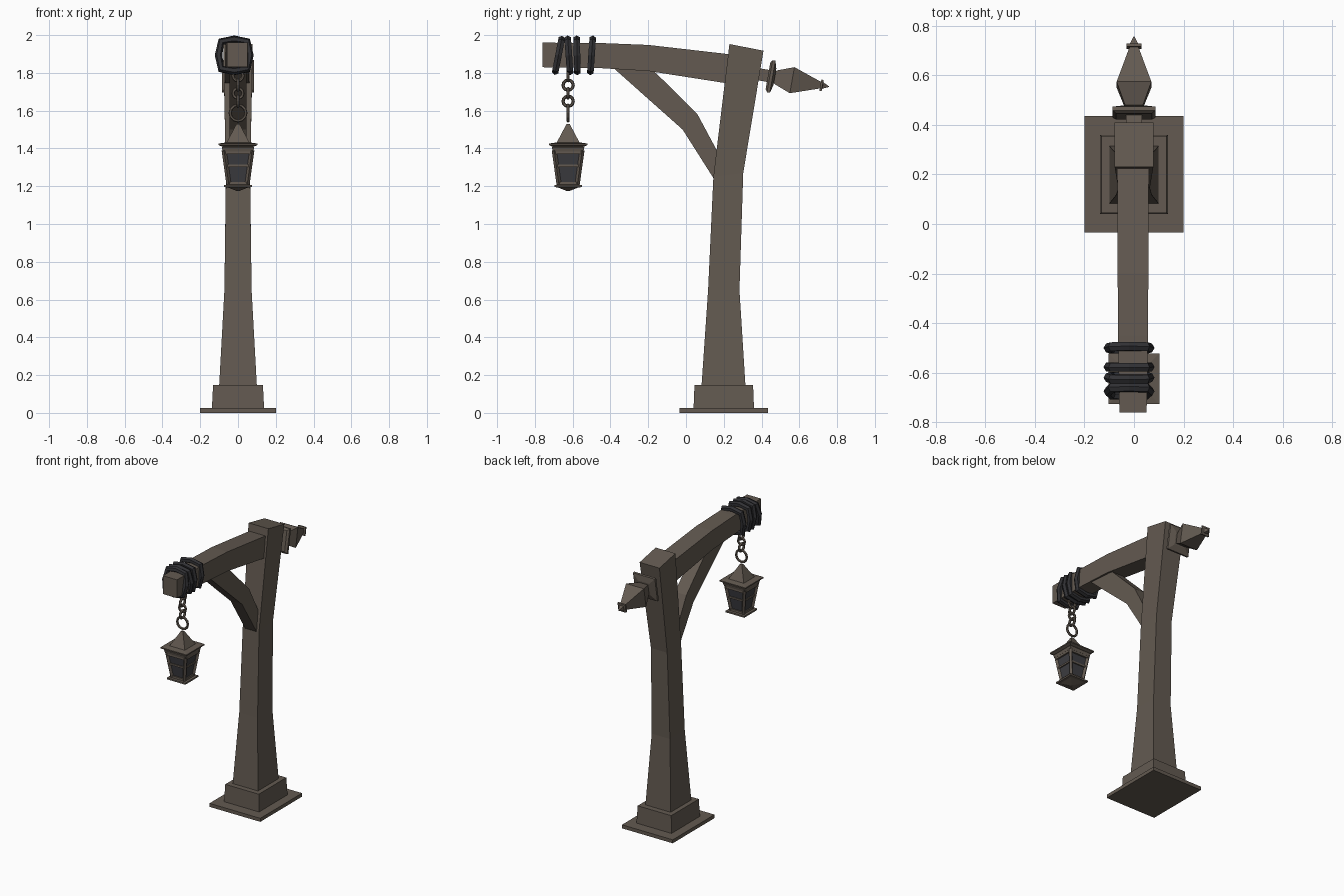
import bpy, bmesh, math
from mathutils import Vector, Matrix

if "Cube" in bpy.data.objects:
    bpy.data.objects.remove(bpy.data.objects["Cube"])


def material(name, rgb):
    m = bpy.data.materials.new(name)
    m.diffuse_color = (*rgb, 1)
    m.use_nodes = True
    m.node_tree.nodes["Principled BSDF"].inputs["Base Color"].default_value = m.diffuse_color
    return m


WOOD = material("weathered brown", (0.125, 0.102, 0.082))
ROPE = material("dark rope", (0.030, 0.030, 0.034))
GLASS = material("smoky glass", (0.046, 0.046, 0.052))


def make(name, loops, mat, closed=False):
    """Skin a series of equal-length loops; cap the ends unless closed."""
    bm = bmesh.new()
    rows = [[bm.verts.new(p) for p in lp] for lp in loops]
    n = len(rows[0])
    for i in range(len(rows) if closed else len(rows) - 1):
        a, b = rows[i], rows[(i + 1) % len(rows)]
        for j in range(n):
            k = (j + 1) % n
            bm.faces.new((a[j], a[k], b[k], b[j]))
    if not closed:
        bm.faces.new(rows[0])
        bm.faces.new(rows[-1])
    bmesh.ops.recalc_face_normals(bm, faces=bm.faces)
    me = bpy.data.meshes.new(name)
    bm.to_mesh(me)
    bm.free()
    me.materials.append(mat)
    ob = bpy.data.objects.new(name, me)
    bpy.context.collection.objects.link(ob)
    return ob


def timber(name, sections, xc=0, mat=WOOD):
    """Each section: side-profile points (y, z) and (y, z), and half width in x."""
    return make(name, [[(xc - h, ya, za), (xc + h, ya, za), (xc + h, yb, zb), (xc - h, yb, zb)]
                       for ya, za, yb, zb, h in sections], mat)


def square_stack(name, center, levels, mat=WOOD, tilt=0):
    """Square sections (distance, half size) stacked along a tilted z axis."""
    m = Matrix.Translation(center) @ Matrix.Rotation(tilt, 4, 'X')
    return make(name, [[m @ Vector((sx * h, sy * h, d))
                        for sx, sy in ((-1, -1), (1, -1), (1, 1), (-1, 1))]
                       for d, h in levels], mat)


def bar(name, p, q, w):
    """Square bar between two points."""
    p, q = Vector(p), Vector(q)
    rot = (q - p).to_track_quat('Z', 'Y')
    corners = [Vector((sx * w, sy * w, 0)) for sx, sy in ((-1, -1), (1, -1), (1, 1), (-1, 1))]
    return make(name, [[e + rot @ c for c in corners] for e in (p, q)], WOOD)


def ring(name, center, path, r, sides, mat, rot=Matrix()):
    """Tube around a closed (u, v) path lying in local xz."""
    m = Matrix.Translation(center) @ rot
    loops = []
    for u, v in path:
        d = Vector((u, 0, v))
        out = d.normalized()
        loops.append([m @ (d + out * r * math.cos(t) + Vector((0, 1, 0)) * r * math.sin(t))
                      for t in (2 * math.pi * i / sides for i in range(sides))])
    return make(name, loops, mat, closed=True)


# Base and plinth
timber("base_plate", [(-0.035, 0, 0.435, 0, 0.2), (-0.035, 0.025, 0.435, 0.025, 0.2)])
timber("plinth", [(0.04, 0.025, 0.36, 0.025, 0.138), (0.045, 0.148, 0.355, 0.148, 0.132)])

# Bent post, arm and curved brace
timber("post", [(0.082, 0.14, 0.315, 0.14, 0.10), (0.117, 0.65, 0.283, 0.65, 0.072),
                (0.145, 1.25, 0.303, 1.27, 0.064), (0.23, 1.953, 0.41, 1.917, 0.078)])
timber("arm", [(-0.76, 1.83, -0.76, 1.96, 0.055), (-0.45, 1.825, -0.45, 1.958, 0.06),
               (-0.20, 1.81, -0.20, 1.948, 0.062), (0.28, 1.735, 0.28, 1.893, 0.064)], -0.004)
timber("brace", [(-0.40, 1.84, -0.20, 1.84, 0.045), (-0.018, 1.50, 0.06, 1.582, 0.045),
                 (0.16, 1.22, 0.19, 1.34, 0.045)])

# Back finial, square to the leaning post
lean = math.radians(-100)
square_stack("finial_neck", (0, 0.36, 1.797), [(0, 0.032), (0.17, 0.032)], tilt=lean)
square_stack("finial_collar", (0, 0.36, 1.797), [(0.075, 0.072), (0.085, 0.086), (0.10, 0.086), (0.112, 0.045)],
             tilt=lean)
square_stack("finial_spike", (0, 0.36, 1.797),
             [(0.115, 0.036), (0.205, 0.07), (0.362, 0.016)], tilt=lean)
square_stack("finial_tip", (0, 0.36, 1.797),
             [(0.357, 0.03), (0.368, 0.03), (0.37, 0.017), (0.403, 0.002)], tilt=lean)

# Rope wraps: rounded-square low-poly rings
wrap = [(0.083, 0), (0.069, 0.073), (0, 0.085), (-0.069, 0.073),
        (-0.083, 0), (-0.069, -0.073), (0, -0.085), (0.069, -0.073)]
for i, (y, tilt) in enumerate(((-0.675, -11), (-0.62, 4), (-0.577, 1), (-0.50, -4))):
    ring(f"rope_wrap_{i}", (-0.02, y, 1.893), wrap, 0.02, 6, ROPE,
         Matrix.Rotation(math.radians(tilt), 4, 'X'))

# Chain links alternate direction
LY = -0.624
for i, (z, r, turned) in enumerate(((1.785, 0.027, 0), (1.735, 0.027, 1), (1.692, 0.026, 0),
                                    (1.65, 0.027, 1), (1.588, 0.042, 0))):
    path = [(r * math.cos(math.pi * k / 6), r * math.sin(math.pi * k / 6)) for k in range(12)]
    ring(f"chain_link_{i}", (0, LY, z), path, 0.0085, 6, WOOD,
         Matrix.Rotation(math.pi / 2 * turned, 4, 'Z'))

# Lantern roof, floor and glass
C = (0, LY, 0)
square_stack("lantern_roof", C, [(1.41, 0.085), (1.418, 0.102), (1.426, 0.102), (1.432, 0.06), (1.53, 0.008)])
square_stack("lantern_top_rim", C, [(1.385, 0.081), (1.405, 0.086), (1.412, 0.08)])
square_stack("lantern_floor", C, [(1.175, 0.008), (1.194, 0.055), (1.195, 0.073), (1.206, 0.073), (1.208, 0.056)])
square_stack("lantern_glass", C, [(1.205, 0.047), (1.39, 0.072)], GLASS)


# Lantern frame: corner bars and rails on each side
def half(z):
    return 0.048 + (z - 1.205) * 0.14


S = ((-1, -1), (1, -1), (1, 1), (-1, 1))
for i in range(4):
    a, b = S[i], S[(i + 1) % 4]
    lo, hi = half(1.205), half(1.39)
    bar(f"lantern_corner_{i}", (a[0] * lo, LY + a[1] * lo, 1.205), (a[0] * hi, LY + a[1] * hi, 1.39), 0.009)
    for j, (z, w) in enumerate(((1.215, 0.008), (1.308, 0.006), (1.378, 0.008))):
        h = half(z)
        bar(f"lantern_rail_{i}_{j}", (a[0] * h, LY + a[1] * h, z), (b[0] * h, LY + b[1] * h, z), w)
